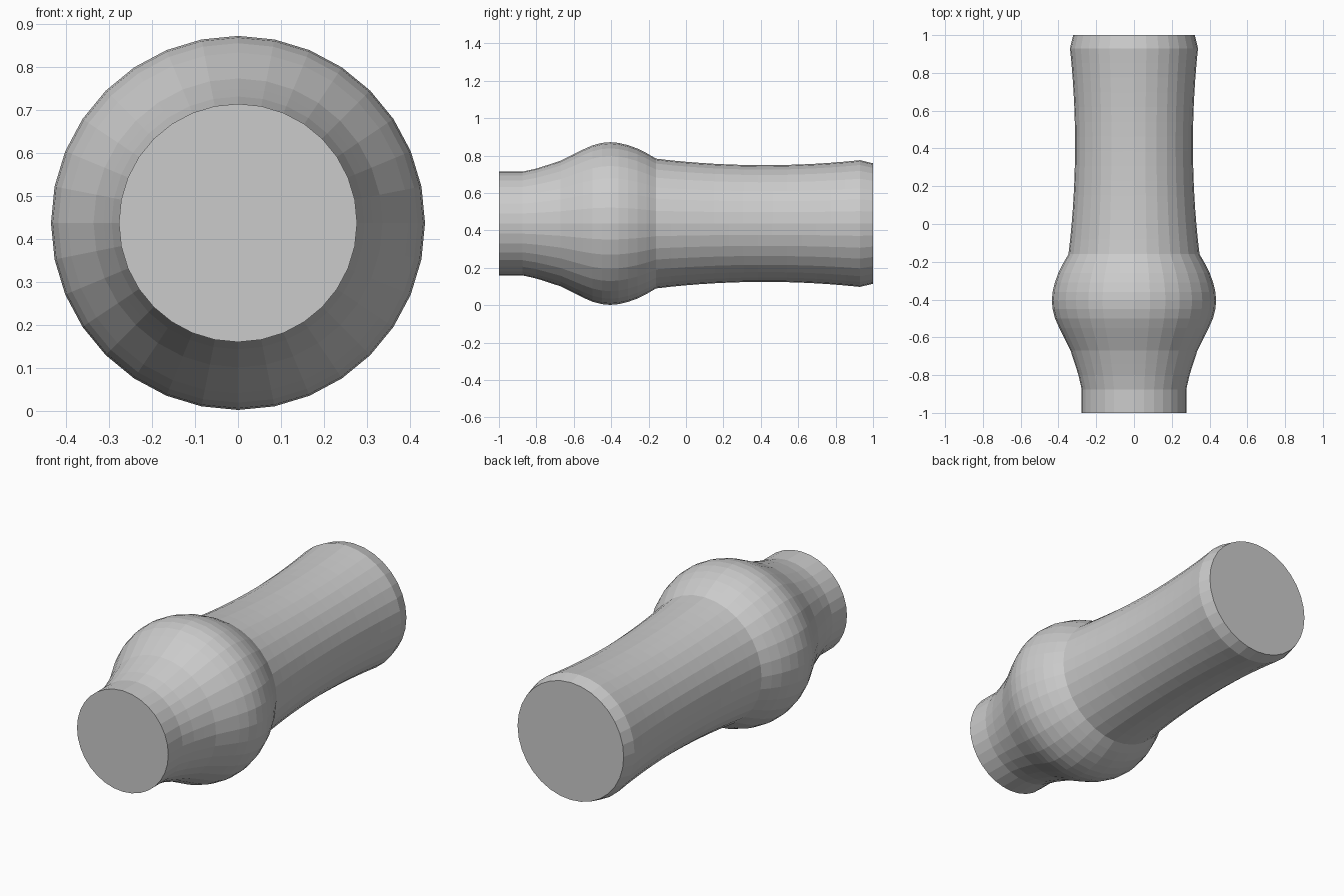
import bpy, bmesh
from math import sin, cos, tau

if "Cube" in bpy.data.objects:
    bpy.data.objects.remove(bpy.data.objects["Cube"])

SIDES = 32
AXIS_Z = 0.437

# Profile along y: (y, radius). Plain collar, then rounded bulb
profile = [(-1.0, 0.277), (-0.875, 0.277), (-0.80, 0.294), (-0.74, 0.313),
           (-0.67, 0.336), (-0.61, 0.366), (-0.55, 0.396), (-0.50, 0.418),
           (-0.45, 0.431), (-0.405, 0.435), (-0.36, 0.431), (-0.31, 0.419),
           (-0.26, 0.401), (-0.21, 0.376), (-0.16, 0.347)]

# Waisted handle: shallow parabola, narrowest at y = 0.42
STEPS = 14
for i in range(1, STEPS + 1):
    y = -0.16 + 1.09 * i / STEPS
    profile.append((y, 0.312 + 0.103 * (y - 0.42) ** 2))

# Chamfered end
profile.append((1.0, 0.322))


def lathe_y(name, points):
    """Revolve a profile about a horizontal axis along y and cap both ends."""
    bm = bmesh.new()
    rings = [[bm.verts.new((r * cos(tau * k / SIDES), y, AXIS_Z + r * sin(tau * k / SIDES)))
              for k in range(SIDES)] for y, r in points]
    for a, b in zip(rings, rings[1:]):
        for k in range(SIDES):
            n = (k + 1) % SIDES
            bm.faces.new((a[k], a[n], b[n], b[k]))
    bm.faces.new(rings[0])
    bm.faces.new(rings[-1])
    bmesh.ops.recalc_face_normals(bm, faces=bm.faces)
    mesh = bpy.data.meshes.new(name)
    bm.to_mesh(mesh)
    bm.free()
    obj = bpy.data.objects.new(name, mesh)
    bpy.context.collection.objects.link(obj)
    return obj


lathe_y("turned_handle", profile)
